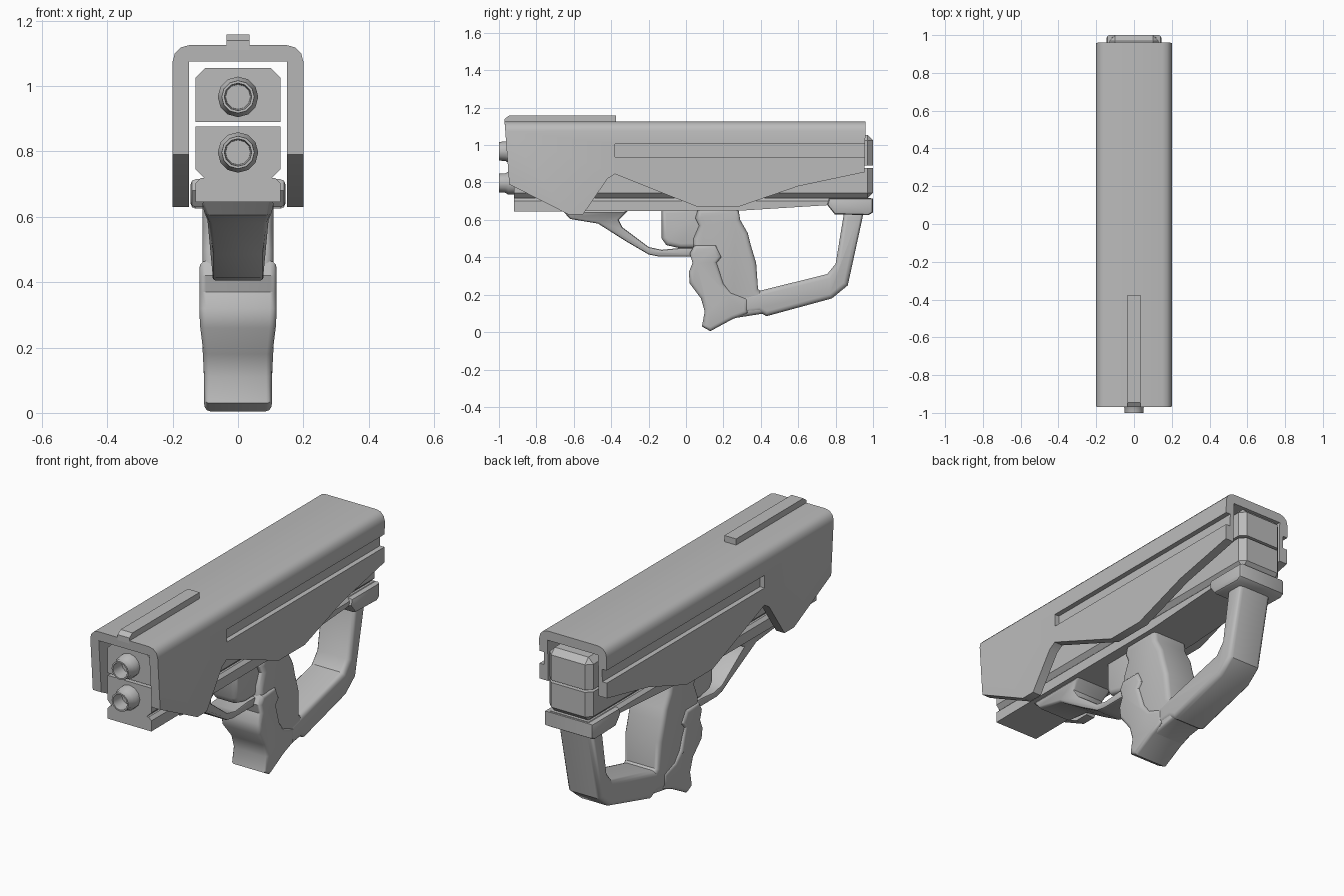
import bpy, bmesh, math

cube = bpy.data.objects.get("Cube")
if cube:
    bpy.data.objects.remove(cube, do_unlink=True)

grey = bpy.data.materials.new("plain_grey")
grey.use_nodes = True
COLOUR = (0.5, 0.5, 0.5, 1)
grey.diffuse_color = COLOUR
for node in grey.node_tree.nodes:
    if node.type == 'BSDF_PRINCIPLED':
        node.inputs["Base Color"].default_value = COLOUR


def finish(name, bm, angle=35):
    """Turn a bmesh into a shaded object."""
    bmesh.ops.recalc_face_normals(bm, faces=bm.faces)
    mesh = bpy.data.meshes.new(name)
    bm.to_mesh(mesh)
    bm.free()
    mesh.materials.append(grey)
    ob = bpy.data.objects.new(name, mesh)
    bpy.context.collection.objects.link(ob)
    smooth(ob, angle)
    return ob


def smooth(ob, angle=35):
    bpy.ops.object.select_all(action='DESELECT')
    ob.select_set(True)
    bpy.context.view_layer.objects.active = ob
    bpy.ops.object.shade_smooth_by_angle(angle=math.radians(angle))


def prism(name, profile, half, pick=None, bevel=0.0, segments=1, width=None, angle=35):
    """Extrude a (y, z) side profile across x, bevel chosen edges, vary width by height."""
    bm = bmesh.new()
    base = bm.faces.new([bm.verts.new((-half, y, z)) for y, z in profile])
    out = bmesh.ops.extrude_face_region(bm, geom=[base])
    for v in out["geom"]:
        if isinstance(v, bmesh.types.BMVert):
            v.co.x = half
    bmesh.ops.recalc_face_normals(bm, faces=bm.faces)
    if bevel:
        edges = [e for e in bm.edges if pick(e)]
        bmesh.ops.bevel(bm, geom=edges, offset=bevel, segments=segments,
                        profile=0.5, affect='EDGES', clamp_overlap=True)
    if width:
        for v in bm.verts:
            v.co.x *= width(v.co.z)
    return finish(name, bm, angle)


def rim(e):
    """Edges around the two side faces."""
    return abs(e.verts[0].co.x - e.verts[1].co.x) < 1e-5


def rect(y0, y1, z0, z1):
    return [(y0, z0), (y1, z0), (y1, z1), (y0, z1)]


def subtract(ob, cutter):
    cutter.hide_render = True
    mod = ob.modifiers.new("cut", 'BOOLEAN')
    mod.operation, mod.solver, mod.object = 'DIFFERENCE', 'EXACT', cutter
    bpy.context.view_layer.objects.active = ob
    bpy.ops.object.modifier_apply(modifier=mod.name)
    bpy.data.objects.remove(cutter, do_unlink=True)


# Outer shell: angular side outline, rounded top, hollow inside, grooved flanks
shell = prism("outer_shell", [
    (-0.97, 1.125), (-0.945, 0.79), (-0.63, 0.63), (-0.55, 0.63), (-0.42, 0.82),
    (-0.38, 0.845), (0.06, 0.67), (0.28, 0.67), (0.6, 0.78), (0.955, 0.855), (0.96, 1.125)],
    0.2, lambda e: rim(e) and min(v.co.z for v in e.verts) > 1.12, 0.05, 3)
subtract(shell, prism("hollow_cutter", rect(-2, 2, 0, 1.075), 0.15))
for side in (-1, 1):
    groove = prism("groove_cutter", rect(-0.38, 1.2, 0.937, 1.005), 0.05)
    groove.location.x = side * 0.223
    bpy.context.view_layer.update()
    subtract(shell, groove)
smooth(shell)

# Sight rail on top
prism("sight_rail", [(-0.97, 1.11), (-0.97, 1.14), (-0.945, 1.158),
                     (-0.375, 1.158), (-0.375, 1.11)], 0.035)


# Two stacked inner blocks, chamfered on their outer long edges and at the rear
def block(name, z0, z1, outer):
    def pick(e):
        on_outer = all(abs(v.co.z - outer) < 1e-4 for v in e.verts)
        at_rear = all(v.co.y > 0.99 for v in e.verts)
        return (on_outer and rim(e) and not at_rear) or (at_rear and not on_outer and rim(e)) \
            or (on_outer and at_rear)
    prism(name, rect(-0.92, 1.0, z0, z1), 0.13, pick, 0.03, 1, angle=25)


block("upper_block", 0.89, 1.055, 1.055)
block("lower_block", 0.715, 0.877, 0.715)


# Hollow muzzles
def muzzle(name, z):
    bm = bmesh.new()
    path = [(0.062, -0.9), (0.062, -0.95), (0.052, -0.965), (0.05, -1.0),
            (0.042, -1.0), (0.038, -0.93), (0, -0.93)]
    verts = [bm.verts.new((r, y, z)) for r, y in path]
    edges = [bm.edges.new(pair) for pair in zip(verts, verts[1:])]
    bmesh.ops.spin(bm, geom=verts + edges, cent=(0, 0, z), axis=(0, 1, 0),
                   angle=math.tau, steps=12)
    bmesh.ops.remove_doubles(bm, verts=bm.verts, dist=1e-4)
    finish(name, bm)


muzzle("upper_muzzle", 0.967)
muzzle("lower_muzzle", 0.797)

# Long lower rail and the rear bracket
prism("lower_rail", [(-0.92, 0.645), (0.3, 0.65), (0.78, 0.68), (0.99, 0.68),
                     (0.99, 0.718), (-0.92, 0.718)], 0.13,
      lambda e: rim(e) and min(v.co.z for v in e.verts) > 0.71, 0.016)
prism("rear_bracket", [(0.755, 0.68), (0.795, 0.63), (0.975, 0.625), (1.0, 0.64),
                       (1.0, 0.715), (0.765, 0.715)], 0.145, rim, 0.015, 2)

# Trigger guard, flaring where it meets the rail
prism("trigger_guard", [
    (-0.66, 0.65), (-0.62, 0.605), (-0.47, 0.58), (-0.32, 0.485), (-0.2, 0.415),
    (-0.15, 0.405), (0.06, 0.405), (0.06, 0.45), (-0.03, 0.45), (-0.13, 0.44),
    (-0.2, 0.455), (-0.34, 0.56), (-0.36, 0.6), (-0.31, 0.65)], 0.078, rim, 0.01, 2,
    lambda z: 1 + 0.4 * max(0, min(1, (z - 0.55) / 0.08)))

# Trigger
prism("trigger", [(-0.13, 0.66), (-0.13, 0.5), (-0.105, 0.465), (-0.03, 0.448),
                  (0.1, 0.45), (0.1, 0.66)], 0.075, rim, 0.025, 3)


# Grip, narrowing toward the heel, with a wider finger section in front
def taper(z):
    return 0.88 + 0.12 * max(0, min(1, (z - 0.17) / 0.11))


prism("grip", [
    (0.065, 0.66), (0.05, 0.61), (0.07, 0.57), (0.04, 0.5), (0.04, 0.3), (0.1, 0.19),
    (0.11, 0.09), (0.13, 0.015), (0.26, 0.075), (0.42, 0.1), (0.41, 0.21), (0.385, 0.23),
    (0.375, 0.37), (0.345, 0.47), (0.33, 0.53), (0.29, 0.6), (0.28, 0.66)],
    0.108, rim, 0.025, 3, taper)
prism("finger_grip", [
    (0.045, 0.465), (0.02, 0.42), (0.035, 0.37), (0.015, 0.32), (0.02, 0.26), (0.08, 0.18),
    (0.1, 0.11), (0.085, 0.03), (0.13, 0.005), (0.25, 0.07), (0.33, 0.1), (0.33, 0.18),
    (0.24, 0.21), (0.2, 0.26), (0.165, 0.37), (0.19, 0.4), (0.16, 0.465)],
    0.118, rim, 0.02, 3, taper)

# Stock strut sweeping from the grip heel up to the bracket
prism("stock_strut", [
    (0.3, 0.1), (0.39, 0.108), (0.43, 0.085), (0.78, 0.18), (0.865, 0.25), (0.95, 0.64),
    (0.845, 0.64), (0.8, 0.365), (0.755, 0.31), (0.39, 0.22), (0.3, 0.2)],
    0.1, rim, 0.025, 3)
